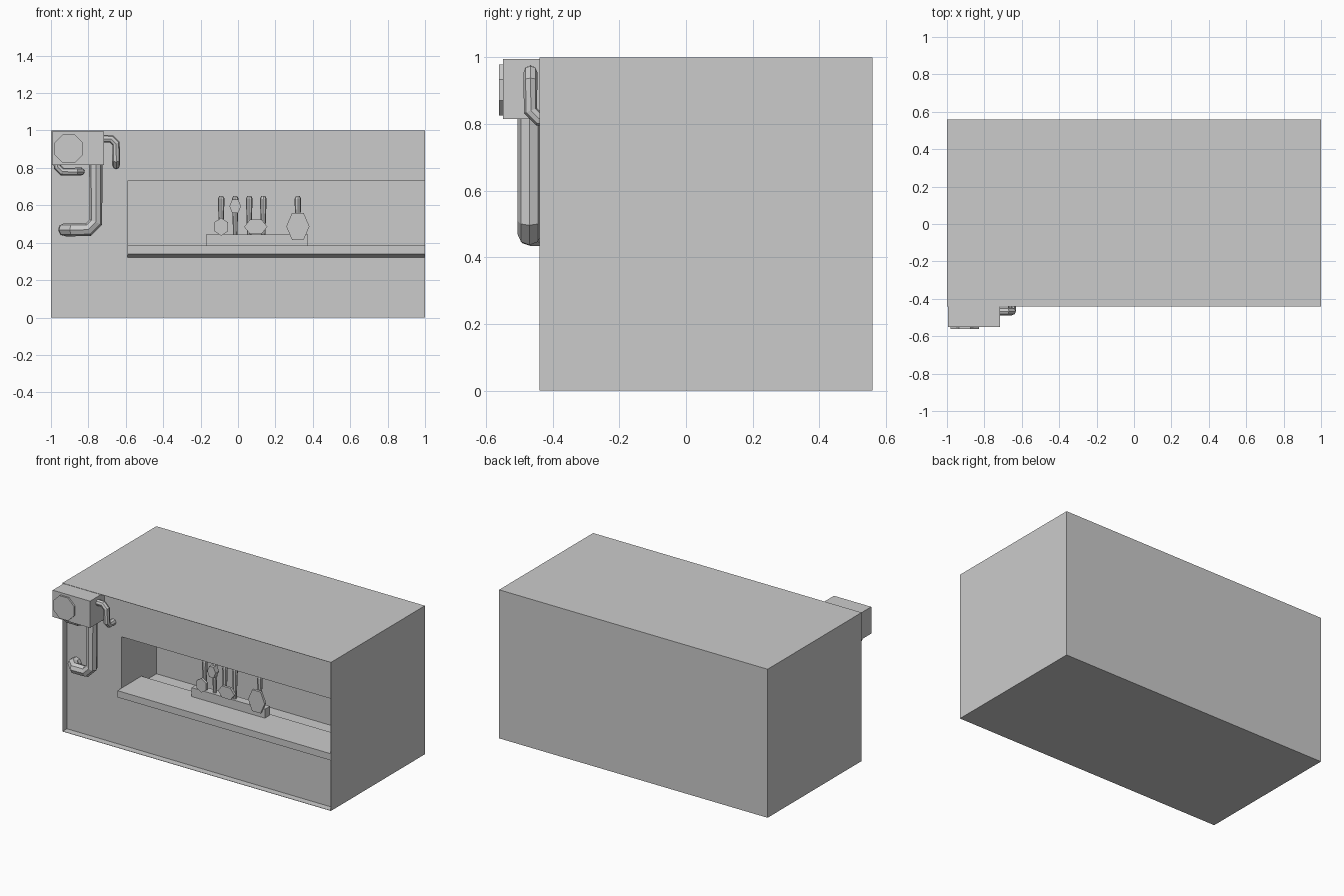
import bpy, bmesh
from math import cos, sin, pi
from mathutils import Vector, Matrix

old = bpy.data.objects.get("Cube")
if old:
    bpy.data.objects.remove(old, do_unlink=True)

grey = bpy.data.materials.new("plain_grey")
grey.use_nodes = True
colour = (0.6, 0.6, 0.6, 1)
grey.diffuse_color = colour
grey.node_tree.nodes["Principled BSDF"].inputs["Base Color"].default_value = colour


def finish(name, bm):
    bmesh.ops.recalc_face_normals(bm, faces=bm.faces)
    mesh = bpy.data.meshes.new(name)
    bm.to_mesh(mesh)
    bm.free()
    mesh.materials.append(grey)
    ob = bpy.data.objects.new(name, mesh)
    bpy.context.collection.objects.link(ob)
    return ob


def box(name, x, y, z):
    """Box from its (low, high) limits on each axis."""
    bm = bmesh.new()
    size = Matrix.Diagonal((x[1] - x[0], y[1] - y[0], z[1] - z[0], 1))
    mid = Vector((x[0] + x[1], y[0] + y[1], z[0] + z[1])) / 2
    bmesh.ops.create_cube(bm, size=1, matrix=Matrix.Translation(mid) @ size)
    return finish(name, bm)


def prism(name, outline, to_3d, low, high):
    """Extrude a flat outline between two depths."""
    bm = bmesh.new()
    a = [bm.verts.new(to_3d(u, v, low)) for u, v in outline]
    b = [bm.verts.new(to_3d(u, v, high)) for u, v in outline]
    bm.faces.new(a)
    bm.faces.new(b)
    for i in range(len(a)):
        j = (i + 1) % len(a)
        bm.faces.new((a[i], a[j], b[j], b[i]))
    return finish(name, bm)


def badge(name, x, z, rx, rz, sides, turn, low, high):
    """Upright polygonal plate facing the front."""
    angles = [2 * pi * (i + turn) / sides for i in range(sides)]
    outline = [(x + rx * cos(t), z + rz * sin(t)) for t in angles]
    return prism(name, outline, lambda u, v, d: (u, d, v), low, high)


def pipe(name, corners, radius, cut):
    """Eight-sided pipe with chamfered elbows."""
    pts = [Vector(c) for c in corners]
    path = [pts[0]]
    for before, p, after in zip(pts, pts[1:], pts[2:]):
        path += [p + (before - p).normalized() * cut, p + (after - p).normalized() * cut]
    path.append(pts[-1])
    curve = bpy.data.curves.new(name, "CURVE")
    curve.dimensions = "3D"
    curve.bevel_depth = radius
    curve.bevel_resolution = 2
    curve.use_fill_caps = True
    spline = curve.splines.new("POLY")
    spline.points.add(len(path) - 1)
    for sp, p in zip(spline.points, path):
        sp.co = (*p, 1)
    spline.use_smooth = False
    curve.materials.append(grey)
    bpy.context.collection.objects.link(bpy.data.objects.new(name, curve))


# Main block with a recessed front and a serving niche
FRONT, PANEL, NICHE_BACK = -0.44, -0.395, -0.025
body = box("body", (-1, 1), (FRONT, 0.56), (0, 1))
cutters = [
    box("front_recess_cutter", (-0.998, 0.998), (FRONT - 0.1, PANEL), (0.002, 0.998)),
    box("niche_cutter", (-0.59, 0.998), (FRONT - 0.1, NICHE_BACK), (0.34, 0.73)),
]
for cutter in cutters:
    mod = body.modifiers.new(cutter.name, "BOOLEAN")
    mod.operation = "DIFFERENCE"
    mod.solver = "EXACT"
    mod.object = cutter
    cutter.hide_render = True
    cutter.hide_set(True)
bpy.context.view_layer.objects.active = body
for cutter in cutters:
    bpy.ops.object.modifier_apply(modifier=cutter.name)
    bpy.data.objects.remove(cutter, do_unlink=True)

# Counter with a sloping underside
profile = [(FRONT, 0.385), (FRONT, 0.34), (PANEL, 0.32), (-0.185, 0.32), (-0.185, 0.385)]
prism("counter", profile, lambda u, v, d: (d, u, v), -0.59, 0.999)

# Tap rail, handles and badges
box("tap_rail", (-0.17, 0.375), (-0.25, -0.195), (0.385, 0.445))
for i, x in enumerate((-0.09, -0.015, 0.06, 0.135, 0.32)):
    bm = bmesh.new()
    for low, high, r1, r2 in ((0.44, 0.635, 0.011, 0.018), (0.635, 0.65, 0.018, 0.01)):
        bmesh.ops.create_cone(
            bm, cap_ends=True, segments=8, radius1=r1, radius2=r2, depth=high - low,
            matrix=Matrix.Translation((x, -0.225, (low + high) / 2)))
    finish(f"tap_handle_{i + 1}", bm)
for name, x, z, rx, rz, turn in (
    ("small", -0.09, 0.485, 0.042, 0.048, 0.5),
    ("high", -0.015, 0.595, 0.031, 0.042, 0),
    ("wide", 0.095, 0.485, 0.062, 0.045, 0),
    ("large", 0.32, 0.487, 0.062, 0.083, 0),
):
    badge(f"{name}_tap_badge", x, z, rx, rz, 6, turn, -0.262, -0.225 if name == "high" else -0.245)

# Wall unit with an eight-sided cover
box("wall_unit", (-0.995, -0.717), (-0.55, PANEL), (0.815, 0.995))
badge("unit_cover", -0.905, 0.902, 0.083, 0.083, 8, 0.5, -0.562, -0.545)

# Pipes leading from the unit back into the wall
pipe("main_pipe", [(-0.76, -0.47, 0.83), (-0.76, -0.47, 0.47),
                   (-0.925, -0.47, 0.47), (-0.925, PANEL, 0.47)], 0.036, 0.04)
pipe("side_pipe", [(-0.73, -0.467, 0.955), (-0.652, -0.467, 0.955),
                   (-0.652, -0.467, 0.815), (-0.652, PANEL, 0.815)], 0.021, 0.025)
pipe("lower_pipe", [(-0.965, -0.467, 0.83), (-0.965, -0.467, 0.78),
                    (-0.84, -0.467, 0.78), (-0.84, PANEL, 0.78)], 0.021, 0.025)
